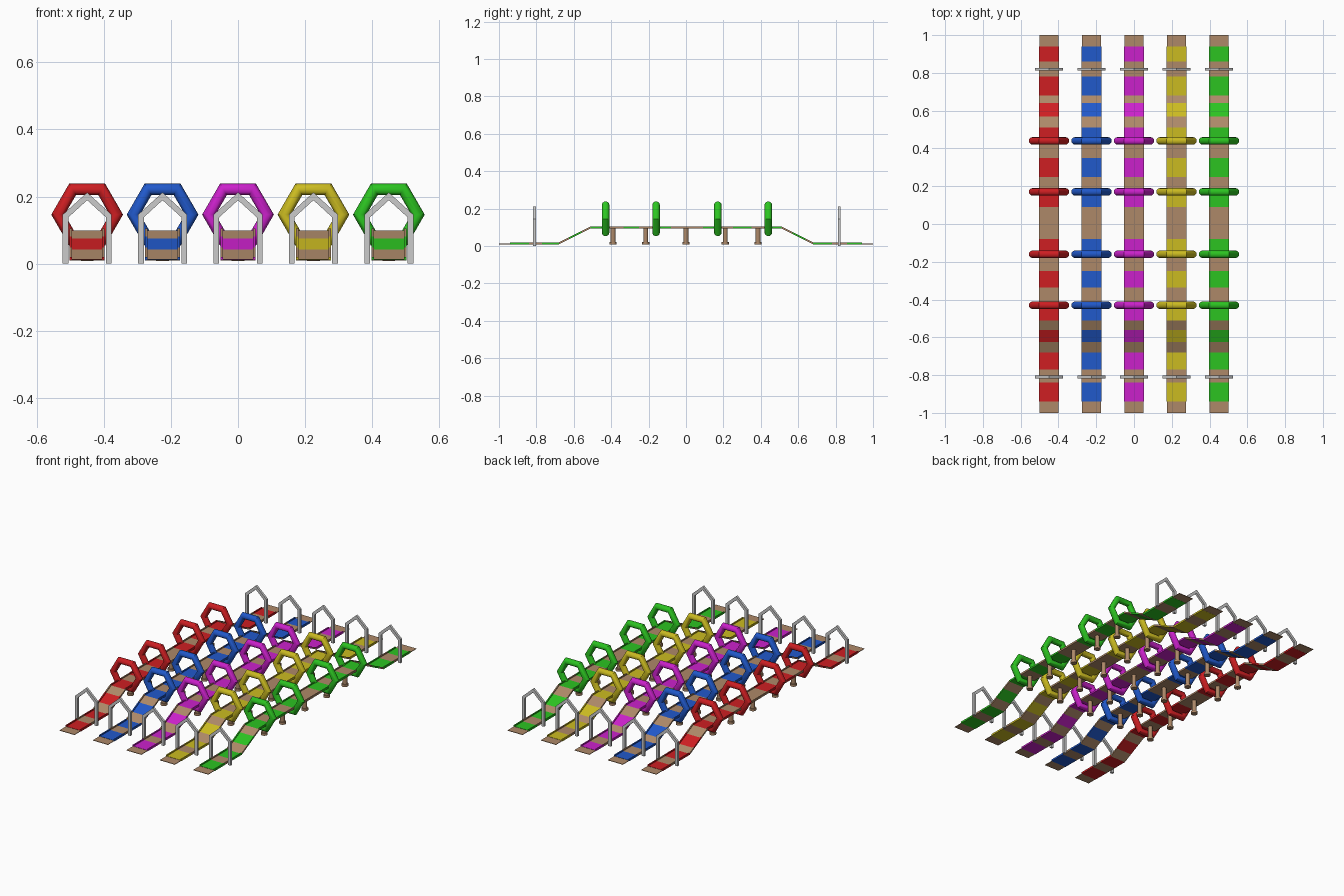
import bpy, bmesh, math
from mathutils import Vector

if "Cube" in bpy.data.objects:
    bpy.data.objects.remove(bpy.data.objects["Cube"])


def material(name, rgb):
    m = bpy.data.materials.new(name)
    m.diffuse_color = (*rgb, 1)
    m.use_nodes = True
    m.node_tree.nodes["Principled BSDF"].inputs["Base Color"].default_value = m.diffuse_color
    return m


BROWN = material("tan wood", (0.42, 0.25, 0.14))
SILVER = material("silver", (0.6, 0.6, 0.6))
LANES = [
    ("red", -0.45, (0.62, 0.013, 0.016)),
    ("blue", -0.225, (0.015, 0.1, 0.6)),
    ("magenta", 0.0, (0.6, 0.015, 0.6)),
    ("yellow", 0.225, (0.6, 0.5, 0.015)),
    ("green", 0.45, (0.025, 0.55, 0.015)),
]
# Joints between the alternating coloured and wooden boards
JOINTS = [-.94, -.84, -.77, -.68, -.625, -.56, -.51, -.41, -.335, -.25, -.175, -.08,
          .09, .18, .25, .35, .42, .51, .57, .64, .68, .78, .86, .94]
# Half-channel section (x, height): thin floor with raised side lips
HALF = [(.052, 0), (.052, .011), (.045, .011), (.045, .005)]
SECTION = HALF + [(-x, h) for x, h in reversed(HALF)]


def deck_z(y):
    t = (0.68 - abs(y)) / 0.17
    return 0.009 + 0.085 * min(1, max(0, t))


def finish(name, bm, mats):
    bmesh.ops.recalc_face_normals(bm, faces=bm.faces)
    mesh = bpy.data.meshes.new(name)
    bm.to_mesh(mesh)
    bm.free()
    for m in mats:
        mesh.materials.append(m)
    ob = bpy.data.objects.new(name, mesh)
    bpy.context.collection.objects.link(ob)
    return ob


def add_box(bm, center, size):
    vs = bmesh.ops.create_cube(bm, size=1)["verts"]
    bmesh.ops.scale(bm, vec=size, verts=vs)
    bmesh.ops.translate(bm, vec=center, verts=vs)


def deck(name, cx, mat):
    bm = bmesh.new()
    rows = [[bm.verts.new((cx + x, y, deck_z(y) + h)) for x, h in SECTION] for y in JOINTS]
    n = len(SECTION)
    for i in range(len(rows) - 1):
        for j in range(n):
            k = (j + 1) % n
            f = bm.faces.new((rows[i][j], rows[i][k], rows[i + 1][k], rows[i + 1][j]))
            f.material_index = i % 2
    bm.faces.new(rows[0])
    bm.faces.new(rows[-1])
    finish(name, bm, [mat, BROWN])


def end_boards(name, cx):
    bm = bmesh.new()
    for s in (-1, 1):
        add_box(bm, (cx, s * 0.97, 0.011), (0.1, 0.06, 0.003))
    finish(name, bm, [BROWN])


def hoop(name, cx, y, mat):
    # Six-sided ring with a rounded tube
    bpy.ops.mesh.primitive_torus_add(
        major_segments=6, minor_segments=12, major_radius=0.087, minor_radius=0.02,
        location=(cx, y, 0.146), rotation=(math.pi / 2, 0, 0))
    ob = bpy.context.object
    ob.name = name
    ob.data.materials.append(mat)
    bpy.ops.object.shade_smooth_by_angle(angle=math.radians(40))


def gate(name, cx, y):
    # House-shaped arch swept as one square bar with mitred corners
    outer = [(-.073, 0), (-.073, .146), (0, .212), (.073, .146), (.073, 0)]
    inner = [(-.056, 0), (-.056, .138), (0, .189), (.056, .138), (.056, 0)]
    bm = bmesh.new()
    rows = []
    for (xo, zo), (xi, zi) in zip(outer, inner):
        rows.append([bm.verts.new((cx + x, y + d, z)) for x, z, d in
                     ((xo, zo, -.007), (xo, zo, .007), (xi, zi, .007), (xi, zi, -.007))])
    for a, b in zip(rows, rows[1:]):
        for j in range(4):
            k = (j + 1) % 4
            bm.faces.new((a[j], a[k], b[k], b[j]))
    bm.faces.new(rows[0])
    bm.faces.new(rows[-1])
    finish(name, bm, [SILVER])


def support(name, cx, y):
    # Round post on a wider foot
    bm = bmesh.new()
    for r, z0, z1 in ((0.013, 0.02, 0.095), (0.019, 0.008, 0.022)):
        vs = bmesh.ops.create_cone(bm, cap_ends=True, segments=12, radius1=r, radius2=r,
                                   depth=z1 - z0)["verts"]
        bmesh.ops.translate(bm, vec=Vector((cx, y, (z0 + z1) / 2)), verts=vs)
    ob = finish(name, bm, [BROWN])
    bpy.context.view_layer.objects.active = ob
    bpy.ops.object.select_all(action="DESELECT")
    ob.select_set(True)
    bpy.ops.object.shade_smooth_by_angle(angle=math.radians(40))


for colour, cx, rgb in LANES:
    mat = material(colour, rgb)
    deck(colour + "_deck", cx, mat)
    end_boards(colour + "_end_boards", cx)
    for i, y in enumerate((-.43, -.16, .17, .44)):
        hoop(f"{colour}_hoop_{i + 1}", cx, y, mat)
    for i, y in enumerate((-.81, .82)):
        gate(f"{colour}_gate_{i + 1}", cx, y)
    for i, y in enumerate((-.39, -.215, 0, .21, .385)):
        support(f"{colour}_support_{i + 1}", cx, y)
